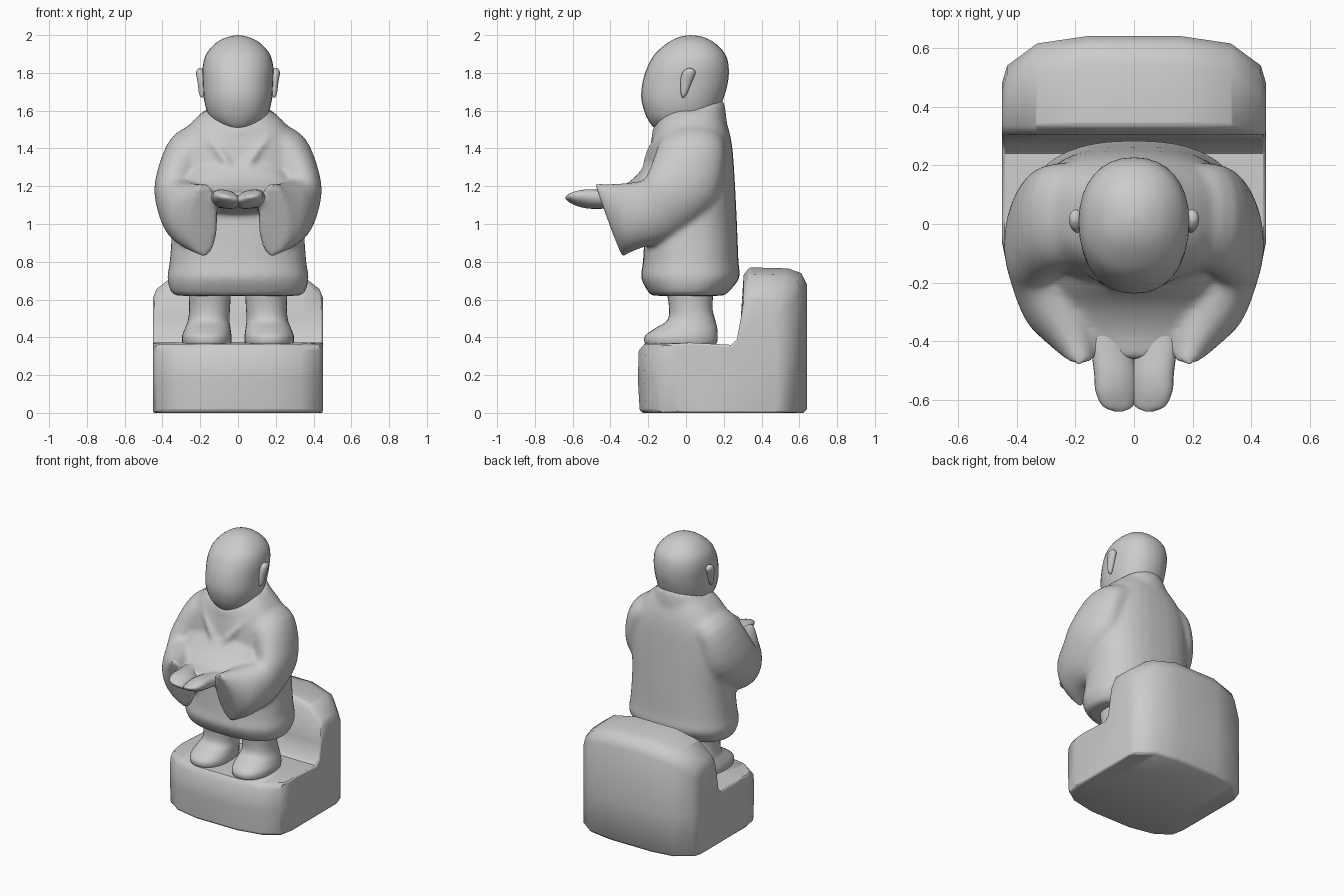
import bpy, bmesh, math
from mathutils import Vector

if "Cube" in bpy.data.objects:
    bpy.data.objects.remove(bpy.data.objects["Cube"])


def skin(bm, rings):
    """Bridge closed rings of points and cap both ends."""
    vr = [[bm.verts.new(p) for p in r] for r in rings]
    n = len(vr[0])
    for a, b in zip(vr, vr[1:]):
        for i in range(n):
            j = (i + 1) % n
            bm.faces.new((a[i], a[j], b[j], b[i]))
    bm.faces.new(vr[0])
    bm.faces.new(vr[-1])


def loft(bm, sections, side=1, p=2.0, n=32, steps=4):
    """Smoothly loft superellipse sections (centre, half axis u, half axis v)."""
    secs = [[Vector((x * side, y, z)) for x, y, z in s] for s in sections]
    last = len(secs) - 1
    rings = []
    for k in range(last * steps + 1):
        i = min(k // steps, last - 1)
        t = k / steps - i
        q = [secs[max(0, min(last, i + d))] for d in (-1, 0, 1, 2)]
        c, u, v = [
            0.5 * (2 * q[1][m] + (q[2][m] - q[0][m]) * t
                   + (2 * q[0][m] - 5 * q[1][m] + 4 * q[2][m] - q[3][m]) * t * t
                   + (3 * q[1][m] - q[0][m] - 3 * q[2][m] + q[3][m]) * t ** 3)
            for m in range(3)]
        ring = []
        for a in range(n):
            ca, sa = math.cos(a * math.tau / n), math.sin(a * math.tau / n)
            ring.append(c + u * math.copysign(abs(ca) ** (2 / p), ca)
                        + v * math.copysign(abs(sa) ** (2 / p), sa))
        rings.append(ring)
    skin(bm, rings)


def level(z, hw, y0, y1, x=0):
    """Horizontal section between y0 and y1."""
    return ((x, (y0 + y1) / 2, z), (hw, 0, 0), (0, (y1 - y0) / 2, 0))


def upright(y, hw, z0, z1):
    """Upright section facing the front, between z0 and z1."""
    return ((0, y, (z0 + z1) / 2), (hw, 0, 0), (0, 0, (z1 - z0) / 2))


def finish(bm, name, angle=60):
    bmesh.ops.recalc_face_normals(bm, faces=bm.faces)
    me = bpy.data.meshes.new(name)
    bm.to_mesh(me)
    bm.free()
    ob = bpy.data.objects.new(name, me)
    bpy.context.collection.objects.link(ob)
    bpy.ops.object.select_all(action='DESELECT')
    ob.select_set(True)
    bpy.context.view_layer.objects.active = ob
    bpy.ops.object.shade_smooth_by_angle(angle=math.radians(angle))
    return ob


# Rock base: L-shaped side profile swept across x
def rock_profile(x, f, zt, b):
    pts = [(f + .01, .01), (f, .18), (f + .005, .33), (f + .035, .365), (.02, .372),
           (.24, .36), (.27, .39), (.29, .5), (.305, zt - .04), (.335, zt),
           (b - .1, zt - .005), (b - .03, zt - .03), (b, zt - .09), (b, .3),
           (b, .02), (b - .02, 0), (.1, 0), (f + .03, 0)]
    return [(x, y, z) for y, z in pts]


half = [(.45, -.06, .61, .48), (.432, -.15, .655, .54), (.33, -.22, .735, .615),
        (.16, -.255, .77, .64)]
stations = [(-x, f, z, b) for x, f, z, b in half] + half[::-1]
bm = bmesh.new()
skin(bm, [rock_profile(*s) for s in stations])
rock = finish(bm, "rock_base", 45)
bev = rock.modifiers.new("soft_edges", 'BEVEL')
bev.width = .015
bev.segments = 2
bev.limit_method = 'ANGLE'
bev.angle_limit = math.radians(50)

# Robe body, collar, front drape, lapels and sleeves, fused into one cloth surface
bm = bmesh.new()
loft(bm, [level(.62, .325, -.18, .20), level(.64, .355, -.20, .225),
          level(.715, .375, -.238, .283), level(.8, .362, -.228, .278),
          level(1.0, .35, -.218, .27), level(1.2, .36, -.212, .26),
          level(1.38, .345, -.195, .248), level(1.48, .295, -.175, .232),
          level(1.55, .235, -.15, .21), level(1.6, .18, -.11, .19)], p=2.4)
loft(bm, [((0, .02, 1.44), (.25, 0, 0), (0, .2, .07)),
          ((0, .015, 1.52), (.21, 0, 0), (0, .195, .08)),
          ((0, .01, 1.575), (.185, 0, 0), (0, .19, .075)),
          ((0, .01, 1.59), (.165, 0, 0), (0, .17, .07))])
loft(bm, [upright(-.1, .29, 1.0, 1.42), upright(-.2, .28, 1.04, 1.33),
          upright(-.28, .26, 1.07, 1.24), upright(-.37, .21, 1.09, 1.185),
          upright(-.46, .13, 1.09, 1.165)])
for s in (-1, 1):
    loft(bm, [((.18, -.06, 1.55), (.04, 0, .01), (0, .04, .02)),
              ((.13, -.14, 1.45), (.05, 0, .025), (0, .04, .01)),
              ((.07, -.19, 1.35), (.045, 0, .025), (0, .035, 0)),
              ((.02, -.21, 1.25), (.03, 0, .015), (0, .025, 0))], s)
    loft(bm, [((.1, .03, 1.45), (0, -.17, 0), (.06, 0, .11)),
              ((.255, .025, 1.375), (0, -.18, .02), (.095, .02, .085)),
              ((.315, -.02, 1.2), (0, -.175, .08), (.125, -.02, .02)),
              ((.305, -.14, 1.085), (0, -.08, .15), (.115, -.05, 0)),
              ((.255, -.27, 1.045), (0, -.02, .175), (.11, -.065, 0)),
              ((.2, -.365, 1.025), (0, -.05, .187), (.085, -.04, 0)),
              ((.18, -.41, 1.02), (0, -.075, .2), (.07, -.005, 0))], s, p=2.1)
robe = finish(bm, "robe")
rem = robe.modifiers.new("fuse", 'REMESH')
rem.mode = 'VOXEL'
rem.voxel_size = .013
rem.use_smooth_shade = True
smo = robe.modifiers.new("soften", 'SMOOTH')
smo.factor = .5
smo.iterations = 14

# Head
bm = bmesh.new()
loft(bm, [level(1.5, .03, -.15, .08), level(1.515, .09, -.175, .11),
          level(1.55, .14, -.2, .145), level(1.6, .166, -.222, .172),
          level(1.67, .181, -.237, .2), level(1.75, .186, -.23, .222),
          level(1.83, .187, -.205, .226), level(1.9, .168, -.165, .207),
          level(1.96, .115, -.095, .15), level(1.99, .055, -.035, .09),
          level(2.0, .004, .02, .028)], p=2.2)
finish(bm, "head")

# Ears: broad at the top, tapering to the lobe
for s, side in ((-1, "left"), (1, "right")):
    bm = bmesh.new()
    loft(bm, [level(1.67, .008, -.02, -.01, .187), level(1.69, .016, -.027, .005, .19),
              level(1.75, .02, -.03, .03, .194), level(1.8, .024, -.02, .05, .198),
              level(1.82, .014, 0, .038, .2), level(1.825, .004, .012, .025, .2)],
         s, n=16)
    finish(bm, side + "_ear")

# Legs with rounded feet
for s, side in ((-1, "left"), (1, "right")):
    bm = bmesh.new()
    loft(bm, [level(.355, .12, -.205, .15, .165), level(.375, .13, -.22, .165, .165),
              level(.41, .13, -.215, .168, .165), level(.45, .12, -.16, .165, .16),
              level(.49, .11, -.1, .155, .155), level(.56, .108, -.09, .14, .15),
              level(.68, .115, -.11, .15, .15)], s, p=2.2)
    finish(bm, side + "_leg")

# Cupped hands
for s, side in ((-1, "left"), (1, "right")):
    bm = bmesh.new()
    loft(bm, [((.1, -.36, 1.13), (.06, 0, 0), (0, 0, .045)),
              ((.075, -.44, 1.13), (.07, 0, .012), (0, 0, .047)),
              ((.062, -.51, 1.132), (.074, 0, .015), (0, 0, .048)),
              ((.06, -.57, 1.135), (.071, 0, .015), (0, 0, .039)),
              ((.055, -.62, 1.138), (.052, 0, .01), (0, 0, .019)),
              ((.053, -.638, 1.14), (.015, 0, 0), (0, 0, .005))], s, p=2.2, n=24)
    finish(bm, side + "_hand")
